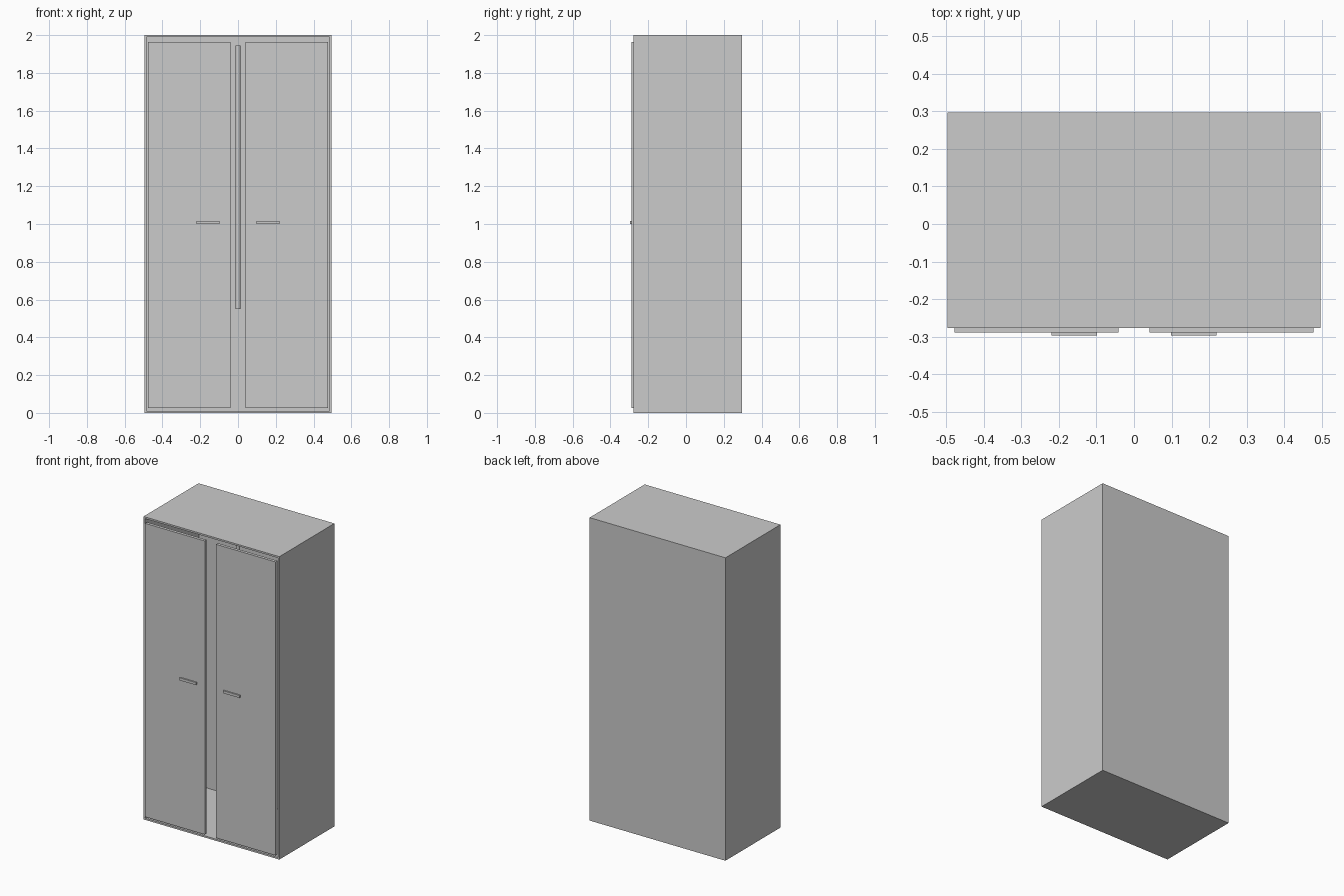
import bpy, bmesh
from mathutils import Vector

if "Cube" in bpy.data.objects:
    bpy.data.objects.remove(bpy.data.objects["Cube"])


def box_bmesh(lo, hi):
    lo, hi = Vector(lo), Vector(hi)
    bm = bmesh.new()
    bmesh.ops.create_cube(bm, size=1)
    for v in bm.verts:
        v.co = [(lo[i] + hi[i]) / 2 + v.co[i] * (hi[i] - lo[i]) for i in range(3)]
    bm.normal_update()
    return bm


def finish(name, bm):
    bmesh.ops.recalc_face_normals(bm, faces=bm.faces)
    mesh = bpy.data.meshes.new(name)
    bm.to_mesh(mesh)
    bm.free()
    obj = bpy.data.objects.new(name, mesh)
    bpy.context.collection.objects.link(obj)
    return obj


FRONT, BACK, DOOR_FRONT = -0.277, 0.297, -0.288
WALL = 0.016

# Hollow carcass: open-fronted box, pushed in to the back panel
bm = box_bmesh((-0.496, FRONT, 0), (0.496, BACK, 2))
front = min(bm.faces, key=lambda f: f.calc_center_median().y)
bmesh.ops.inset_region(bm, faces=[front], thickness=WALL)
ret = bmesh.ops.extrude_face_region(bm, geom=[front])
verts = [g for g in ret["geom"] if isinstance(g, bmesh.types.BMVert)]
bmesh.ops.translate(bm, verts=verts, vec=(0, BACK - 0.012 - FRONT, 0))
if front.is_valid:
    bmesh.ops.delete(bm, geom=[front], context="FACES_ONLY")
finish("carcass", bm)

# Paired doors and bar handles
for side, s in (("left", -1), ("right", 1)):
    def mirrored(x0, x1):
        return sorted((s * x0, s * x1))

    x0, x1 = mirrored(0.041, 0.477)
    finish(side + "_door", box_bmesh((x0, DOOR_FRONT, 0.026), (x1, DOOR_FRONT + 0.02, 1.964)))
    x0, x1 = mirrored(0.099, 0.219)
    finish(side + "_handle", box_bmesh((x0, -0.297, 1.0), (x1, DOOR_FRONT, 1.017)))

# Upright pole inside, seen through the gap between the doors
bpy.ops.mesh.primitive_cylinder_add(vertices=16, radius=0.013, depth=1.395,
                                    location=(0, 0, 1.2475))
bpy.context.object.name = "inner_pole"
bpy.ops.object.shade_smooth_by_angle()
